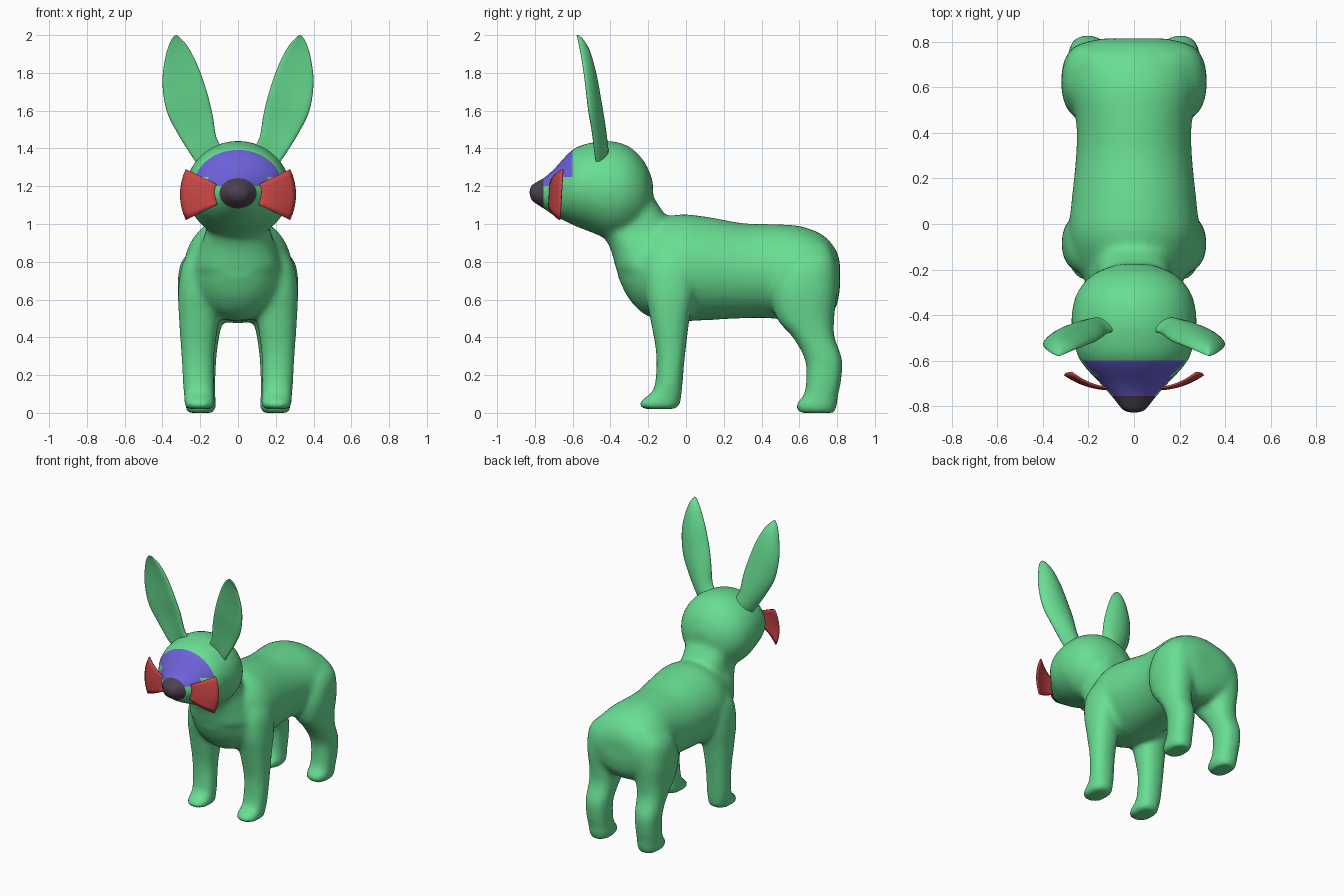
import bpy, bmesh, math
from mathutils import Vector

if "Cube" in bpy.data.objects:
    bpy.data.objects.remove(bpy.data.objects["Cube"])


def material(name, rgb):
    m = bpy.data.materials.new(name)
    m.diffuse_color = (*rgb, 1)
    m.use_nodes = True
    m.node_tree.nodes["Principled BSDF"].inputs["Base Color"].default_value = m.diffuse_color
    return m


green = material("green", (0.14, 0.73, 0.29))
purple = material("purple", (0.155, 0.12, 0.70))
dark = material("dark_grey", (0.07, 0.053, 0.076))
red = material("red", (0.61, 0.06, 0.06))


def add_object(name, bm, mats):
    me = bpy.data.meshes.new(name)
    bm.to_mesh(me)
    bm.free()
    for m in mats:
        me.materials.append(m)
    ob = bpy.data.objects.new(name, me)
    bpy.context.collection.objects.link(ob)
    return ob


def ellipse(c, u, v, power=1.0, n=32):
    c, u, v = Vector(c), Vector(u), Vector(v)
    f = lambda t: math.copysign(abs(t) ** power, t)
    return [c + u * f(math.cos(2 * math.pi * i / n)) + v * f(math.sin(2 * math.pi * i / n))
            for i in range(n)]


def loft(bm, rings, steps=5):
    """Closed skin over rings, with smooth (Catmull-Rom) steps between them."""
    full = []
    last = len(rings) - 1
    for i in range(last):
        a, b, c, d = (rings[max(0, min(last, i + k))] for k in (-1, 0, 1, 2))
        for s in range(steps):
            t = s / steps
            full.append([0.5 * (2 * q + (r - p) * t + (2 * p - 5 * q + 4 * r - w) * t * t
                                + (3 * q - p - 3 * r + w) * t ** 3)
                         for p, q, r, w in zip(a, b, c, d)])
    full.append(rings[-1])
    vs = [[bm.verts.new(p) for p in ring] for ring in full]
    n = len(vs[0])
    faces = [bm.faces.new((p[j], p[(j + 1) % n], q[(j + 1) % n], q[j]))
             for p, q in zip(vs, vs[1:]) for j in range(n)]
    faces += [bm.faces.new(vs[0]), bm.faces.new(vs[-1])]
    bmesh.ops.recalc_face_normals(bm, faces=faces)


def along_y(rows):          # rows: y, top, bottom, half width
    return [ellipse((0, y, (t + b) / 2), (w, 0, 0), (0, 0, (t - b) / 2)) for y, t, b, w in rows]


def along_z(rows, side=1):  # rows: z, y front, y back, x inner, x outer
    return [ellipse((side * (c + d) / 2, (a + b) / 2, z), ((d - c) / 2, 0, 0),
                    (0, (b - a) / 2, 0), 0.85) for z, a, b, c, d in rows]


bm = bmesh.new()
# torso
loft(bm, along_y([(-.36, .88, .72, .10), (-.30, .95, .60, .17), (-.2, 1.0, .51, .24),
                  (-.05, 1.05, .485, .285), (.1, 1.04, .49, .275), (.3, 1.005, .50, .255),
                  (.45, 1.0, .50, .255), (.6, .99, .48, .285), (.72, .945, .48, .285),
                  (.79, .87, .55, .23), (.815, .80, .65, .14)]))
# head with snout
loft(bm, along_y([(-.832, 1.19, 1.145, .035), (-.81, 1.215, 1.115, .06), (-.76, 1.24, 1.085, .097),
                  (-.70, 1.29, 1.045, .15), (-.6, 1.395, .995, .238), (-.5, 1.432, .955, .268),
                  (-.4, 1.44, .92, .275), (-.3, 1.41, .94, .25), (-.22, 1.33, 1.0, .18),
                  (-.175, 1.23, 1.1, .07)]))
# neck
loft(bm, along_z([(.76, -.37, .08, -.24, .24), (.88, -.405, .0, -.20, .20),
                  (.97, -.46, -.05, -.17, .17), (1.07, -.48, -.125, -.17, .17),
                  (1.17, -.48, -.19, -.17, .17)]))
# legs
front_leg = [(.02, -.235, -.045, .13, .28), (.05, -.25, -.03, .12, .285), (.08, -.22, -.025, .125, .285),
             (.13, -.17, -.02, .125, .29), (.3, -.157, -.005, .125, .30), (.5, -.19, .02, .10, .313),
             (.65, -.22, .05, .08, .317), (.8, -.22, .06, .06, .29), (.92, -.18, .03, .05, .2)]
hind_leg = [(0, .60, .79, .13, .27), (.04, .578, .80, .115, .28), (.09, .62, .805, .12, .28),
            (.16, .635, .82, .12, .285), (.28, .63, .828, .115, .29), (.4, .565, .787, .10, .295),
            (.5, .48, .785, .08, .305), (.65, .45, .80, .06, .32), (.8, .5, .79, .05, .30),
            (.9, .55, .75, .05, .2)]
for leg in (front_leg, hind_leg):
    for side in (1, -1):
        loft(bm, along_z(leg, side))

# fuse into one soft skin
body = add_object("body", bm, [green, purple, dark])
rm = body.modifiers.new("fuse", 'REMESH')
rm.mode = 'VOXEL'
rm.voxel_size = 0.017
sm = body.modifiers.new("soften", 'SMOOTH')
sm.factor = 0.5
sm.iterations = 10
dg = bpy.context.evaluated_depsgraph_get()
fused = bpy.data.meshes.new_from_object(body.evaluated_get(dg))
body.modifiers.clear()

# cut the mask and nose borders into the head, then colour by position
bm = bmesh.new()
bm.from_mesh(fused)
for co, no in (((0, -.6, 0), (0, 1, 0)), ((0, -.67, 0), (0, 1, 0)), ((0, -.755, 0), (0, 1, 0)),
               ((0, 0, 1.25), (0, 0, 1)), ((0, 0, 1.2), (0, 0, 1))):
    faces = [f for f in bm.faces if f.calc_center_median().y < -.56]
    edges = {e for f in faces for e in f.edges}
    verts = {v for f in faces for v in f.verts}
    bmesh.ops.bisect_plane(bm, geom=[*verts, *edges, *faces], plane_co=co, plane_no=no, dist=1e-5)
for f in bm.faces:
    c = f.calc_center_median()
    f.smooth = True
    f.material_index = 0
    if c.y < -.755:
        f.material_index = 2
    elif c.y < -.6 and c.z > (1.25 if c.y > -.67 else 1.2):
        f.material_index = 1
bm.to_mesh(fused)
bm.free()
body.data = fused
if not fused.materials:
    for m in (green, purple, dark):
        fused.materials.append(m)

# ears: cupped leaf, rows: inner x, inner z, outer x, outer z, y, thickness
bm = bmesh.new()
rings = []
for xi, zi, xo, zo, y, b in [(.08, 1.40, .20, 1.30, -.45, .03), (.115, 1.46, .245, 1.36, -.46, .034),
                             (.135, 1.58, .32, 1.48, -.475, .034), (.165, 1.70, .378, 1.60, -.495, .034),
                             (.21, 1.83, .40, 1.75, -.515, .03), (.26, 1.93, .385, 1.88, -.538, .024),
                             (.30, 1.98, .36, 1.962, -.56, .015), (.325, 2.0, .335, 1.998, -.575, .006)]:
    u = Vector(((xo - xi) / 2, 0, (zo - zi) / 2))
    ring = ellipse(((xi + xo) / 2, y, (zi + zo) / 2), u, (0, b, 0), 1, 24)
    for i, p in enumerate(ring):
        p.y += 0.8 * b * (0.5 - math.cos(2 * math.pi * i / 24) ** 2)
    rings.append(ring)
loft(bm, rings)
for f in bm.faces:
    f.smooth = True
ears = add_object("ears", bm, [green])
ears.modifiers.new("mirror", 'MIRROR')

# cheek plates: thin curved fan sectors beside the nose
bm = bmesh.new()
grid = []
for i in range(9):
    r = .12 + .185 * i / 8
    row = []
    for j in range(9):
        a = math.radians(-26 + 52 * j / 8)
        z = r * math.sin(a)
        row.append(bm.verts.new((r * math.cos(a), -.722 + 1.8 * (r - .12) ** 2 + .06 * z, 1.156 + z)))
    grid.append(row)
for p, q in zip(grid, grid[1:]):
    for j in range(8):
        bm.faces.new((p[j], q[j], q[j + 1], p[j + 1])).smooth = True
plates = add_object("cheek_plates", bm, [red])
so = plates.modifiers.new("thickness", 'SOLIDIFY')
so.thickness = 0.009
so.offset = 0
plates.modifiers.new("mirror", 'MIRROR')
